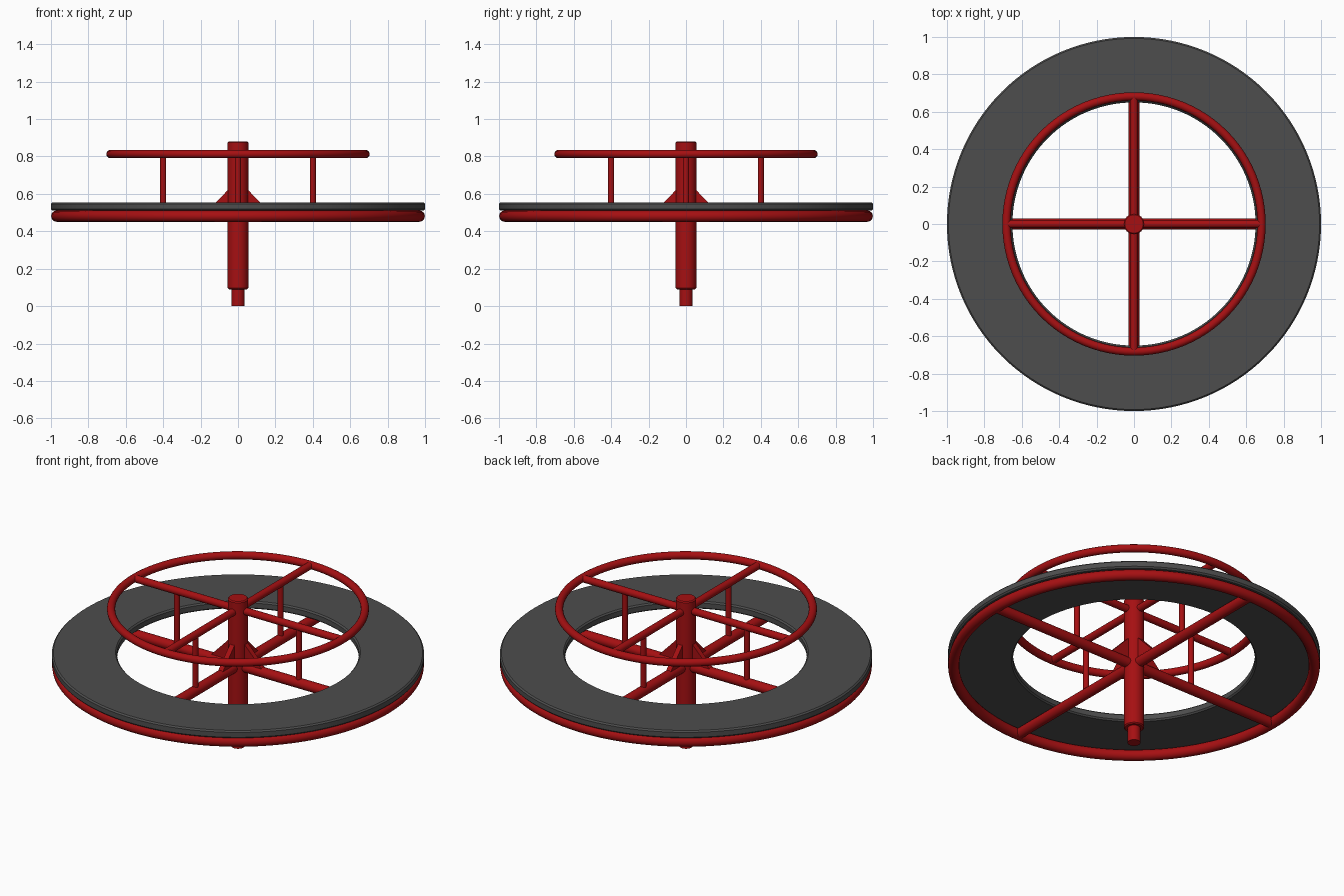
import bpy, bmesh, math
from mathutils import Vector

cube = bpy.data.objects.get("Cube")
if cube:
    bpy.data.objects.remove(cube)


def material(name, rgb):
    m = bpy.data.materials.new(name)
    m.use_nodes = True
    m.diffuse_color = (*rgb, 1)
    m.node_tree.nodes["Principled BSDF"].inputs["Base Color"].default_value = (*rgb, 1)
    return m


RED = material("red paint", (0.38, 0.005, 0.006))
GREY = material("dark grey seat", (0.075, 0.075, 0.075))


def finish(name, bm, mat, smooth=True):
    bmesh.ops.recalc_face_normals(bm, faces=bm.faces)
    mesh = bpy.data.meshes.new(name)
    bm.to_mesh(mesh)
    bm.free()
    obj = bpy.data.objects.new(name, mesh)
    bpy.context.collection.objects.link(obj)
    mesh.materials.append(mat)
    if smooth:
        bpy.ops.object.select_all(action="DESELECT")
        obj.select_set(True)
        bpy.context.view_layer.objects.active = obj
        bpy.ops.object.shade_smooth_by_angle(angle=math.radians(40))
    return obj


def lathe(name, profile, mat, closed=False, steps=96):
    """Spin an (r, z) profile around the z axis."""
    bm = bmesh.new()
    verts = [bm.verts.new((r, 0, z)) for r, z in profile]
    edges = [bm.edges.new(p) for p in zip(verts, verts[1:])]
    if closed:
        edges.append(bm.edges.new((verts[-1], verts[0])))
    bmesh.ops.spin(bm, geom=verts + edges, axis=(0, 0, 1), cent=(0, 0, 0),
                   angle=math.tau, steps=steps)
    bmesh.ops.remove_doubles(bm, verts=bm.verts, dist=0.0001)
    return finish(name, bm, mat)


def tube_ring(name, major, minor, z):
    angles = [math.tau * i / 16 for i in range(16)]
    circle = [(major + minor * math.cos(a), z + minor * math.sin(a)) for a in angles]
    return lathe(name, circle, RED, closed=True)


def rod(name, start, end, radius):
    a, b = Vector(start), Vector(end)
    bm = bmesh.new()
    bmesh.ops.create_cone(bm, cap_ends=True, segments=20, radius1=radius,
                          radius2=radius, depth=(b - a).length)
    turn = (b - a).to_track_quat("Z", "Y").to_matrix()
    bmesh.ops.rotate(bm, verts=bm.verts, matrix=turn)
    bmesh.ops.translate(bm, verts=bm.verts, vec=(a + b) / 2)
    return finish(name, bm, RED)


# Central post with its bearing pin
lathe("centre_post", [(0, 0.09), (0.049, 0.09), (0.055, 0.096), (0.055, 0.874),
                      (0.049, 0.88), (0, 0.88)], RED, steps=32)
lathe("bearing_pin", [(0, 0), (0.035, 0), (0.035, 0.1), (0, 0.1)], RED, steps=32)

# Ring seat with softened edges
lathe("seat_ring", [(0.65, 0.518), (0.658, 0.51), (0.992, 0.51), (1, 0.518),
                    (1, 0.547), (0.992, 0.555), (0.658, 0.555), (0.65, 0.547)],
      GREY, closed=True, steps=128)

# Tube rings under the seat and at hand height
tube_ring("base_ring", 0.969, 0.03, 0.481)
tube_ring("hand_ring", 0.682, 0.022, 0.813)

# Four arms, each with spokes, an upright and a triangular gusset
for i, side in enumerate(("left", "back", "right", "front")):
    angle = i * math.pi / 2
    d = Vector((math.cos(angle), math.sin(angle), 0))
    across = Vector((-d.y, d.x, 0))
    up = Vector((0, 0, 1))
    rod(side + "_base_spoke", d * 0.02 + up * 0.481, d * 0.965 + up * 0.481, 0.029)
    rod(side + "_hand_spoke", d * 0.02 + up * 0.813, d * 0.68 + up * 0.813, 0.021)
    rod(side + "_upright", d * 0.4 + up * 0.481, d * 0.4 + up * 0.813, 0.016)
    bm = bmesh.new()
    corners = [(0.04, 0.49), (0.18, 0.49), (0.05, 0.625), (0.04, 0.625)]
    face = bm.faces.new([bm.verts.new(d * r + up * z - across * 0.015)
                         for r, z in corners])
    moved = bmesh.ops.extrude_face_region(bm, geom=[face])["geom"]
    bmesh.ops.translate(bm, vec=across * 0.03,
                        verts=[v for v in moved if isinstance(v, bmesh.types.BMVert)])
    finish(side + "_gusset", bm, RED, smooth=False)
